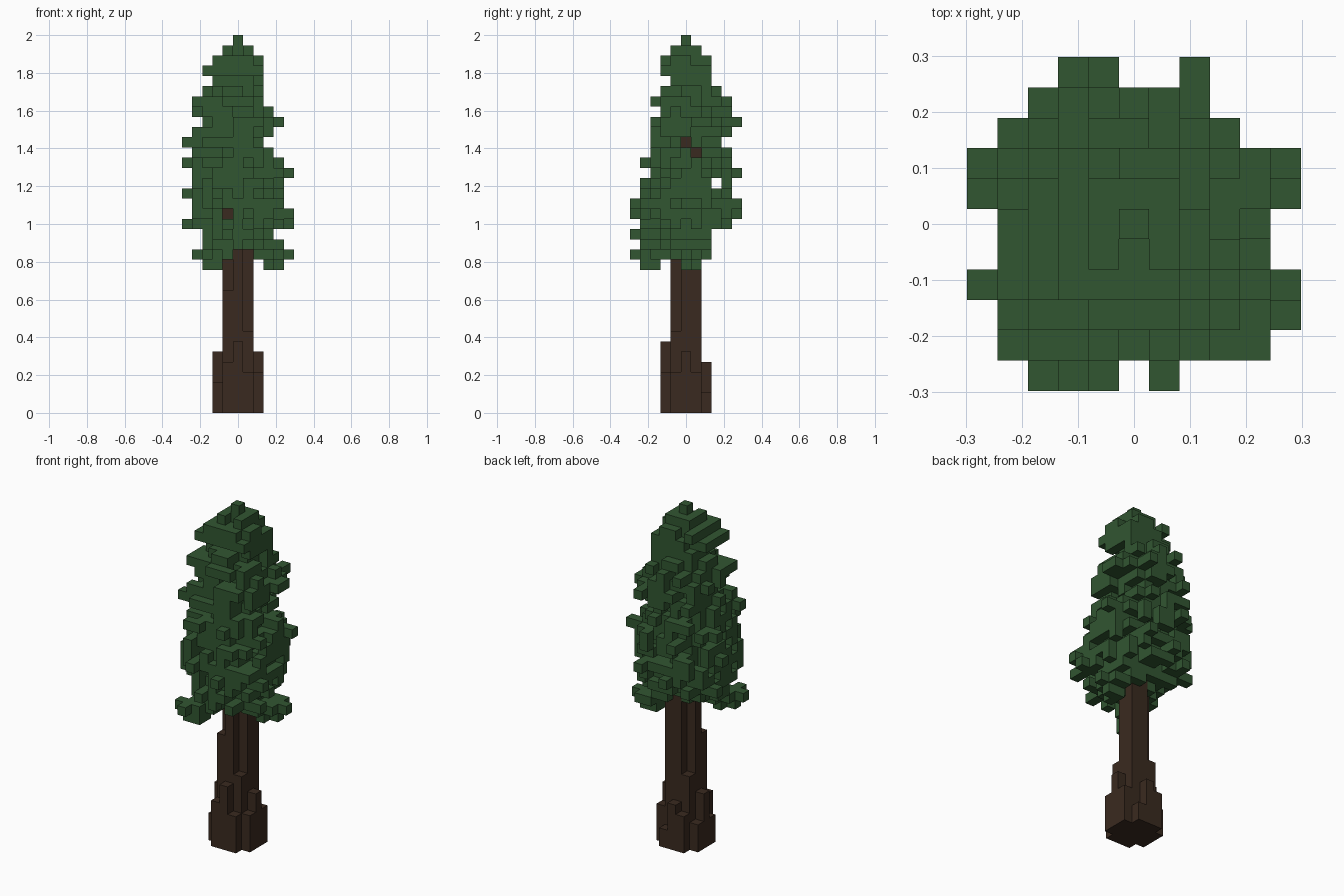
import bpy
import bmesh
import random
from mathutils import Vector

rng = random.Random(7)
CELL = 2 / 37                      # edge of one block
AXES = [Vector(a) for a in ((1, 0, 0), (-1, 0, 0), (0, 1, 0), (0, -1, 0), (0, 0, 1), (0, 0, -1))]

if "Cube" in bpy.data.objects:
    bpy.data.objects.remove(bpy.data.objects["Cube"])


def make_material(name, colour):
    mat = bpy.data.materials.new(name)
    mat.use_nodes = True
    mat.diffuse_color = (*colour, 1)
    shader = next(n for n in mat.node_tree.nodes if n.type == "BSDF_PRINCIPLED")
    shader.inputs["Base Color"].default_value = (*colour, 1)
    return mat


def neighbours(cell):
    return [tuple(int(c) for c in Vector(cell) + axis) for axis in AXES]


def block_object(name, cells, solid, mat):
    """Mesh the outer skin of a set of blocks, leaving out buried faces."""
    bm = bmesh.new()
    for cell in sorted(cells):
        centre = Vector(cell) + Vector((0, 0, 0.5))
        for axis, beside in zip(AXES, neighbours(cell)):
            if beside in solid:
                continue
            side = Vector((axis.y, axis.z, axis.x))
            up = axis.cross(side)
            corners = [axis + side + up, axis - side + up, axis - side - up, axis + side - up]
            bm.faces.new([bm.verts.new((centre + c / 2) * CELL) for c in corners])
    bmesh.ops.remove_doubles(bm, verts=bm.verts, dist=CELL / 100)
    bm.normal_update()
    mesh = bpy.data.meshes.new(name)
    bm.to_mesh(mesh)
    bm.free()
    mesh.materials.append(mat)
    obj = bpy.data.objects.new(name, mesh)
    bpy.context.collection.objects.link(obj)


def column(x, y, height):
    return {(x, y, z) for z in range(height)}


# Trunk: cross-shaped core with corner columns of uneven height
trunk = set()
for x, y in ((0, 0), (1, 0), (-1, 0), (0, 1), (0, -1)):
    trunk |= column(x, y, 28)
for x, y, height in ((-1, -1, 12), (1, -1, 8), (-1, 1, 8), (1, 1, 18)):
    trunk |= column(x, y, height)

# Root flare: three columns on each side of the trunk
for i, front, back, right, left in ((-1, 5, 4, 4, 3), (0, 7, 5, 6, 6), (1, 4, 2, 4, 3)):
    trunk |= column(i, -2, front) | column(i, 2, back)
    trunk |= column(2, i, right) | column(-2, i, left)

# Reach of the crown per layer, bottom up: -x, +x, -y, +y
CROWN_BASE = 16
REACH = [
    (3, 4, 4, 2), (3, 3, 5, 2), (5, 5, 4, 4), (4, 5, 5, 5), (4, 4, 5, 5),
    (5, 4, 4, 4), (4, 4, 4, 4), (4, 5, 3, 5), (5, 4, 4, 4), (4, 3, 3, 4), (5, 2, 3, 3),
    (4, 3, 3, 4), (3, 4, 3, 5), (4, 3, 2, 4), (4, 2, 3, 4), (3, 2, 2, 3), (2, 2, 1, 2),
    (3, 2, 2, 2), (2, 2, 2, 2), (1, 1, 1, 1), (0, 0, 0, 0),
]
# Sideways offsets of the longest branches, bottom up, for each side
LEFT_TIPS, RIGHT_TIPS = iter((2, 1, 2, -2)), iter((-2, -3, 2))
FRONT_TIPS, BACK_TIPS = iter((-1, 1, -2)), iter((-1, 2, -2, 2))


def tip_offset(reach, long_tips, low, high):
    if reach == 5:
        return next(long_tips)
    return rng.randint(-min(low, 2), min(high, 2))


crown = set()
for layer, (left, right, front, back) in enumerate(REACH):
    z = CROWN_BASE + layer
    density = 0.8 if layer == 0 else 1.22
    # Ragged clump, solid inside and thinning outwards
    for x in range(-left, right + 1):
        for y in range(-front, back + 1):
            rx = (right if x > 0 else left) + 0.5
            ry = (back if y > 0 else front) + 0.5
            spread = (x / rx) ** 2 + (y / ry) ** 2
            rounded = max(abs(x), abs(y)) < 5 and x + y < 7 and y - x < 8
            if rounded and rng.random() < density - 0.9 * spread:
                crown.add((x, y, z))
    # One branch reaching out to each side
    y = tip_offset(left, LEFT_TIPS, front, back)
    crown |= {(x, y, z) for x in range(-left, 1)}
    y = tip_offset(right, RIGHT_TIPS, front, back)
    crown |= {(x, y, z) for x in range(right + 1)}
    x = tip_offset(front, FRONT_TIPS, left, right)
    crown |= {(x, y, z) for y in range(-front, 1)}
    x = tip_offset(back, BACK_TIPS, left, right)
    crown |= {(x, y, z) for y in range(back + 1)}

# Two low boughs under the crown: one to the front corner, one to the side
low = CROWN_BASE - 1
for y, start, end in ((-5, -3, -3), (-4, -4, -2), (-3, -3, -1), (-2, -2, -1),
                      (-1, 2, 3), (0, 2, 4), (1, 3, 5), (2, 3, 4)):
    crown |= {(x, y, low) for x in range(start, end + 1)}
for x, y in ((-3, -4), (-2, -4), (-2, -3), (3, 0), (3, 1), (4, 1)):
    crown.add((x, y, low - 1))

# Extra tufts on the front corners and near the top
for x, y, z in ((-4, -3, 20), (3, -4, 20), (4, -4, 20), (4, -3, 20), (-4, -1, 30),
                (-3, -1, 30), (-3, -2, 30), (-3, -2, 33), (-2, -2, 33), (-2, -1, 33)):
    crown.add((x, y, z))


def is_gap(x, y, z):
    """Openings in the crown that show the trunk or the sky."""
    return ((z == 19 and x == -1 and y < 0)
            or (x > 0 and (y, z) in ((0, 26), (1, 25)))
            or (y, z) == (3, 22))


crown = {c for c in crown if not is_gap(*c)} - trunk
solid = crown | trunk
crown = {c for c in crown if any(n in solid for n in neighbours(c))}
solid = crown | trunk

block_object("trunk", trunk, solid, make_material("bark brown", (0.042, 0.023, 0.014)))
block_object("foliage", crown, solid, make_material("needle green", (0.031, 0.093, 0.031)))
